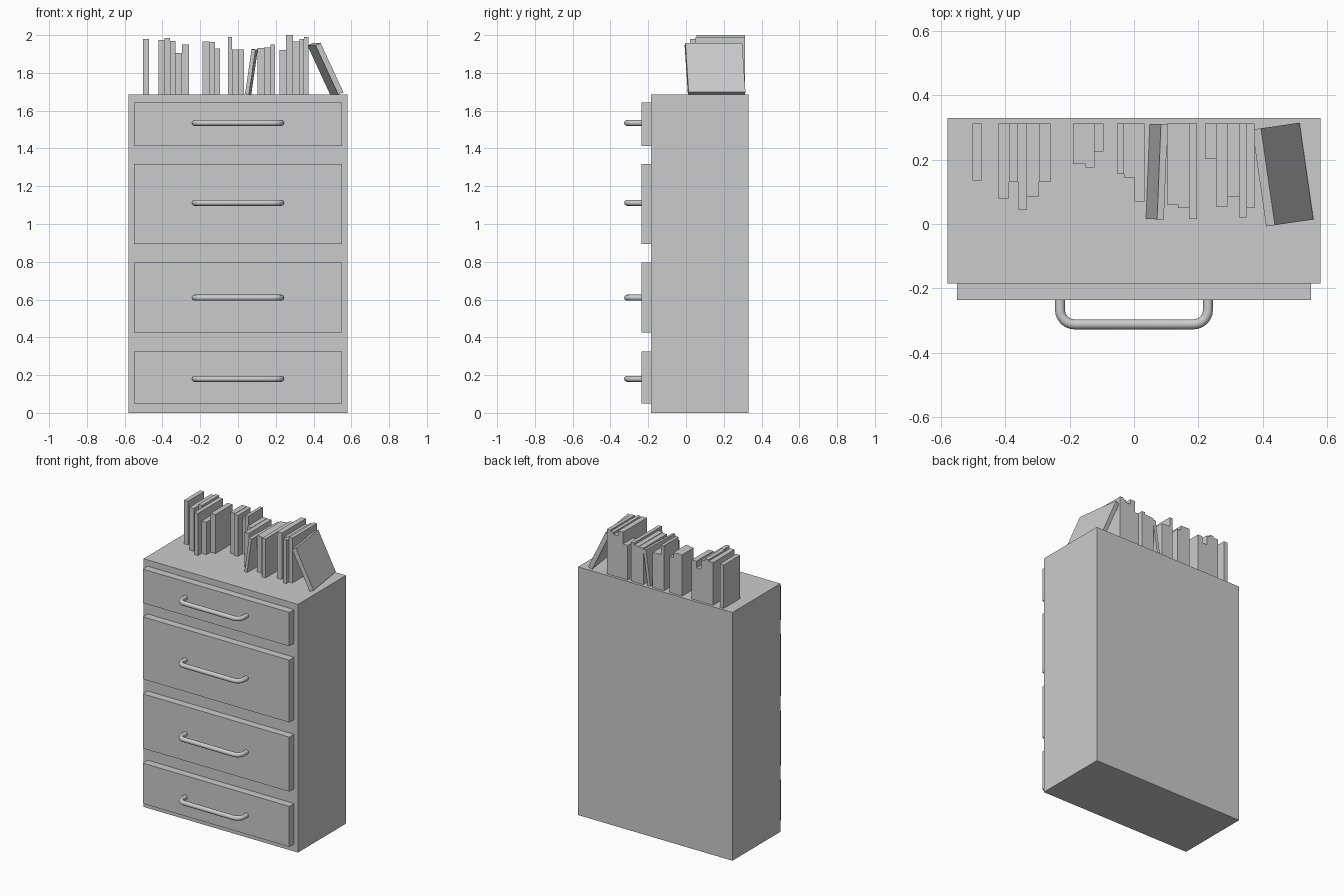
import bpy, math
from mathutils import Matrix

if "Cube" in bpy.data.objects:
    bpy.data.objects.remove(bpy.data.objects["Cube"])

TOP = 1.685      # cabinet top height
BACK = 0.312     # plane of the book backs


def box(name, x0, x1, y0, y1, z0, z1):
    v = [(x, y, z) for x in (x0, x1) for y in (y0, y1) for z in (z0, z1)]
    f = [(0, 1, 3, 2), (4, 6, 7, 5), (0, 4, 5, 1), (2, 3, 7, 6), (0, 2, 6, 4), (1, 5, 7, 3)]
    me = bpy.data.meshes.new(name)
    me.from_pydata(v, [], f)
    ob = bpy.data.objects.new(name, me)
    bpy.context.collection.objects.link(ob)
    return ob


def handle(name, z, hx=0.23, y0=-0.23, y1=-0.312, r=0.045, radius=0.0155):
    # bent bar: left half of the path, then its mirror image
    half = [(-hx, y0)]
    for i in range(7):
        a = math.radians(90 * i / 6)
        half.append((-hx + r - r * math.cos(a), y1 + r - r * math.sin(a)))
    path = half + [(-x, y) for x, y in reversed(half)]
    cu = bpy.data.curves.new(name, 'CURVE')
    cu.dimensions = '3D'
    cu.bevel_depth = radius
    cu.bevel_resolution = 4
    cu.use_fill_caps = True
    sp = cu.splines.new('POLY')
    sp.points.add(len(path) - 1)
    for p, (x, y) in zip(sp.points, path):
        p.co = (x, y, z, 1)
    ob = bpy.data.objects.new(name, cu)
    bpy.context.collection.objects.link(ob)
    bpy.ops.object.select_all(action='DESELECT')
    ob.select_set(True)
    bpy.context.view_layer.objects.active = ob
    bpy.ops.object.convert(target='MESH')
    bpy.ops.object.shade_smooth_by_angle(angle=math.radians(40))


# cabinet body
box("cabinet_body", -0.58, 0.58, -0.185, 0.33, 0, TOP)

# drawer fronts with handles
for i, (z0, z1, hz) in enumerate([(0.05, 0.325, 0.18), (0.425, 0.795, 0.61),
                                  (0.895, 1.318, 1.112), (1.412, 1.642, 1.535)]):
    box(f"drawer_front_{i + 1}", -0.55, 0.55, -0.236, -0.18, z0, z1)
    handle(f"drawer_handle_{i + 1}", hz)

# upright books, in touching groups: start x, then (thickness, front y, top z)
groups = [
    (-0.502, [(0.030, 0.136, 1.98)]),
    (-0.422, [(0.034, 0.08, 1.975), (0.028, 0.13, 1.985), (0.028, 0.045, 1.97),
              (0.036, 0.085, 1.905), (0.036, 0.13, 1.95)]),
    (-0.189, [(0.038, 0.187, 1.965), (0.028, 0.175, 1.963), (0.028, 0.225, 1.93)]),
    (-0.053, [(0.022, 0.155, 1.99), (0.032, 0.145, 1.925), (0.031, 0.07, 1.923)]),
    (0.102, [(0.035, 0.06, 1.932), (0.034, 0.05, 1.935), (0.025, 0.015, 1.95)]),
    (0.220, [(0.035, 0.202, 1.92), (0.036, 0.055, 2.0), (0.035, 0.085, 1.965),
             (0.023, 0.02, 1.98), (0.025, 0.05, 1.99)]),
]
n = 0
for x, books in groups:
    for t, front, top in books:
        n += 1
        box(f"book_{n}", x, x + t, front, BACK, TOP, top)
        x += t


# leaning books, pivoting on their resting bottom edge
def lean(name, x0, x1, depth, height, tilt, turn, loc):
    ob = box(name, x0, x1, 0, depth, 0, height)
    ob.data.transform(Matrix.Translation(loc)
                      @ Matrix.Rotation(math.radians(turn), 4, 'Z')
                      @ Matrix.Rotation(math.radians(tilt), 4, 'Y'))


lean("leaning_book_small", -0.021, 0, 0.296, 0.24, 8.3, -2.3, (0.058, 0.015, TOP))
lean("leaning_book_large", 0, 0.03, 0.304, 0.287, -25, 8.2, (0.531, 0.010, TOP))
